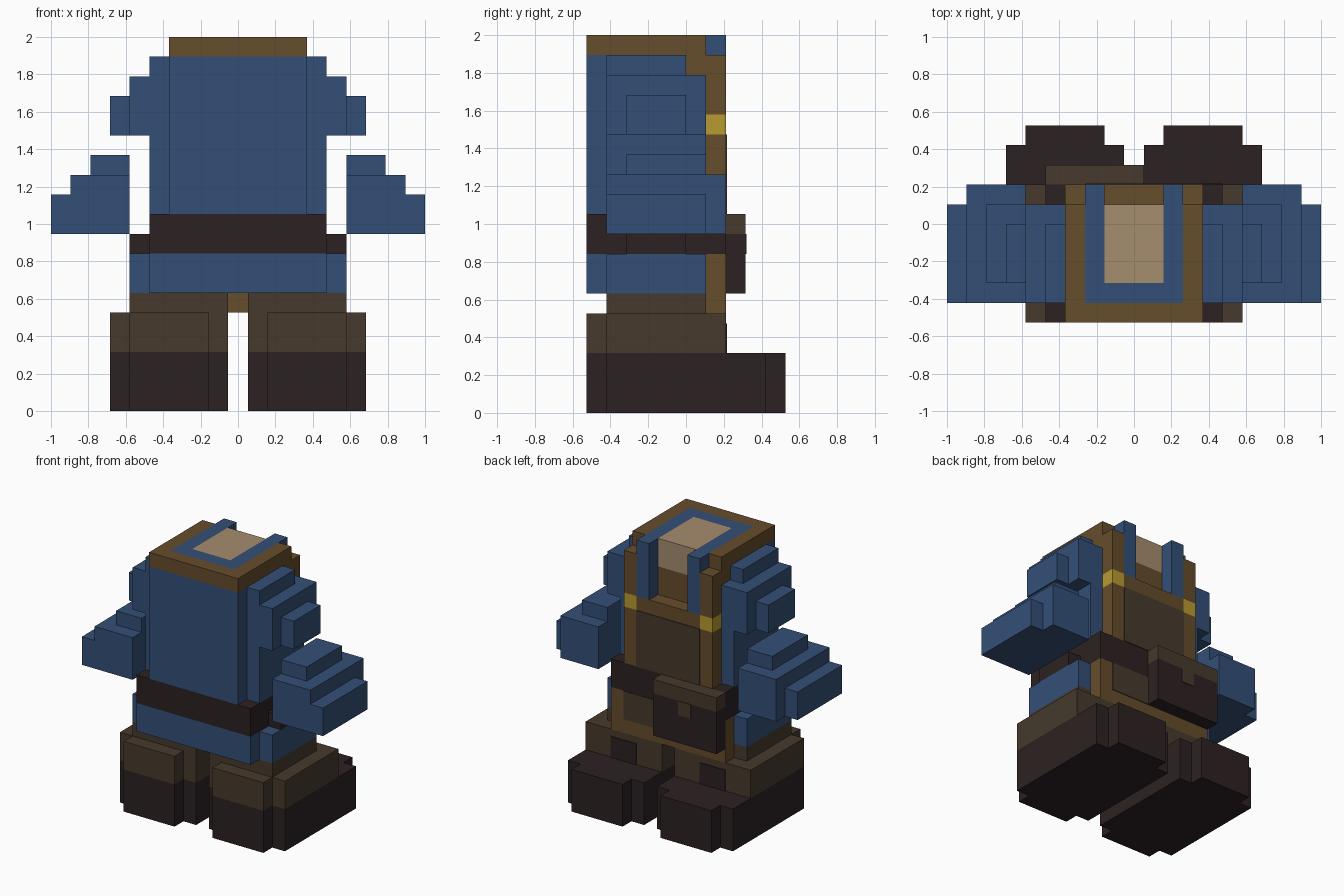
import bpy, bmesh
from mathutils import Matrix, Vector

if "Cube" in bpy.data.objects:
    bpy.data.objects.remove(bpy.data.objects["Cube"])

U = 2 / 19      # one block
P = 0.05        # thickness of painted plates, in blocks


def material(name, code):
    def linear(c):
        return c / 12.92 if c <= 0.04045 else ((c + 0.055) / 1.055) ** 2.4
    rgb = [linear(int(code[i:i + 2], 16) / 255) for i in (0, 2, 4)]
    m = bpy.data.materials.new(name)
    m.use_nodes = True
    m.diffuse_color = (*rgb, 1)
    m.node_tree.nodes["Principled BSDF"].inputs["Base Color"].default_value = (*rgb, 1)
    return m


blue = material("blue cloth", "344F77")
brown = material("brown leather", "664D2B")
olive = material("dark olive brown", "463A2C")
dark = material("dark leather", "2C2122")
gold = material("gold", "B99B31")
skin = material("tan skin", "A68C6F")


def part(name, mat, *boxes, mirror=False):
    """One object from boxes given as (x0, x1, y0, y1, z0, z1) in blocks."""
    bm = bmesh.new()
    for x0, x1, y0, y1, z0, z1 in boxes:
        spans = [(x0, x1)] + ([(-x1, -x0)] if mirror else [])
        for a, b in spans:
            centre = Vector((a + b, y0 + y1, z0 + z1)) * U / 2
            size = Vector((b - a, y1 - y0, z1 - z0)) * U
            bmesh.ops.create_cube(bm, size=1, matrix=Matrix.Translation(centre)
                                  @ Matrix.Diagonal((*size, 1)))
    mesh = bpy.data.meshes.new(name)
    bm.to_mesh(mesh)
    bm.free()
    mesh.materials.append(mat)
    obj = bpy.data.objects.new(name, mesh)
    bpy.context.collection.objects.link(obj)
    return obj


# Boots with long toes, cuffs and a painted tongue
part("boot_soles", dark, (0.5, 6.5, -4, 4, 0, 3), (1.5, 5.5, -5, -4, 0, 3),
     (1.5, 5.5, 4, 5, 0, 3), mirror=True)
part("boot_cuffs", olive, (0.5, 6.5, -4, 2, 3, 5), (1.5, 5.5, -5, -4, 3, 5), mirror=True)
part("boot_tongues", dark, (2.5, 4.5, 2, 2 + P, 3, 4.5), mirror=True)

# Trousers and tunic skirt
part("trousers", olive, (0.5, 5.5, -4, 1, 5, 6), mirror=True)
part("tunic_skirt", blue, (-4.5, 4.5, -5, 1, 6, 8), (-5.5, 5.5, -4, 1, 6, 8))

# Belt with side bulges
part("belt", dark, (-4.5, 4.5, -5, 2, 8, 10), (-5.5, 5.5, -3, 0, 8, 9))

# Torso and side panels
part("torso", blue, (-3.5, 3.5, -5, 0, 10, 18))
part("torso_sides", blue, (3.5, 4.5, -4, 1, 10, 17), (3.5, 4.5, -4, 0, 17, 18), mirror=True)
part("chest_lining", brown, (-3.5, 3.5, 0, 1, 10, 17))

# Apron, bib and shoulder straps
part("apron_skirt", brown, (-4.5, 4.5, 1, 2, 5, 8))
part("apron_bib", brown, (-3.5, 3.5, 1, 2, 10, 14), (-2.5, 2.5, 1, 2, 14, 15))
part("apron_straps", brown, (2.5, 3.5, 1, 2, 15, 18), (1.5, 3.5, 0, 1, 17, 18), mirror=True)
part("strap_buckles", gold, (2.5, 3.5, 1, 2, 14, 15), mirror=True)
part("bib_panel", olive, (-2.5, 2.5, 2, 2 + P, 10, 14))
part("apron_panel", olive, (-3.5, 3.5, 2, 2 + P, 6, 8))

# Neck opening: leather rim, cloth collar, skin
part("neck_rim", brown, (2.5, 3.5, -5, 1, 18, 19), mirror=True)
part("neck_rim_front", brown, (-2.5, 2.5, -5, -4, 18, 19))
part("collar_sides", blue, (1.5, 2.5, -4, 1, 18, 19), (1.5, 2.5, 1, 2, 15, 19), mirror=True)
part("collar_front", blue, (-1.5, 1.5, -4, -3, 18, 19))
part("neck", skin, (-1.5, 1.5, -3, 1, 18, 19), (-1.5, 1.5, 0, 1, 17, 18))

# Pouch with flap and tab
part("pouch", dark, (-4.5, 0.5, 2, 3, 6, 9))
part("pouch_flap", olive, (-4.5, 0.5, 2, 3, 9, 10))
part("pouch_tab", olive, (-2.5, -1.5, 3, 3 + P, 8, 9))

# Stepped sleeves and separate forearms
part("shoulders", blue, (4.5, 5.5, -4, 1, 14, 17), (5.5, 6.5, -3, 0, 14, 16), mirror=True)
part("forearms", blue, (5.5, 8.5, -4, 2, 9, 12), (8.5, 9.5, -4, 1, 9, 11),
     (5.5, 7.5, -3, 1, 12, 13), mirror=True)
